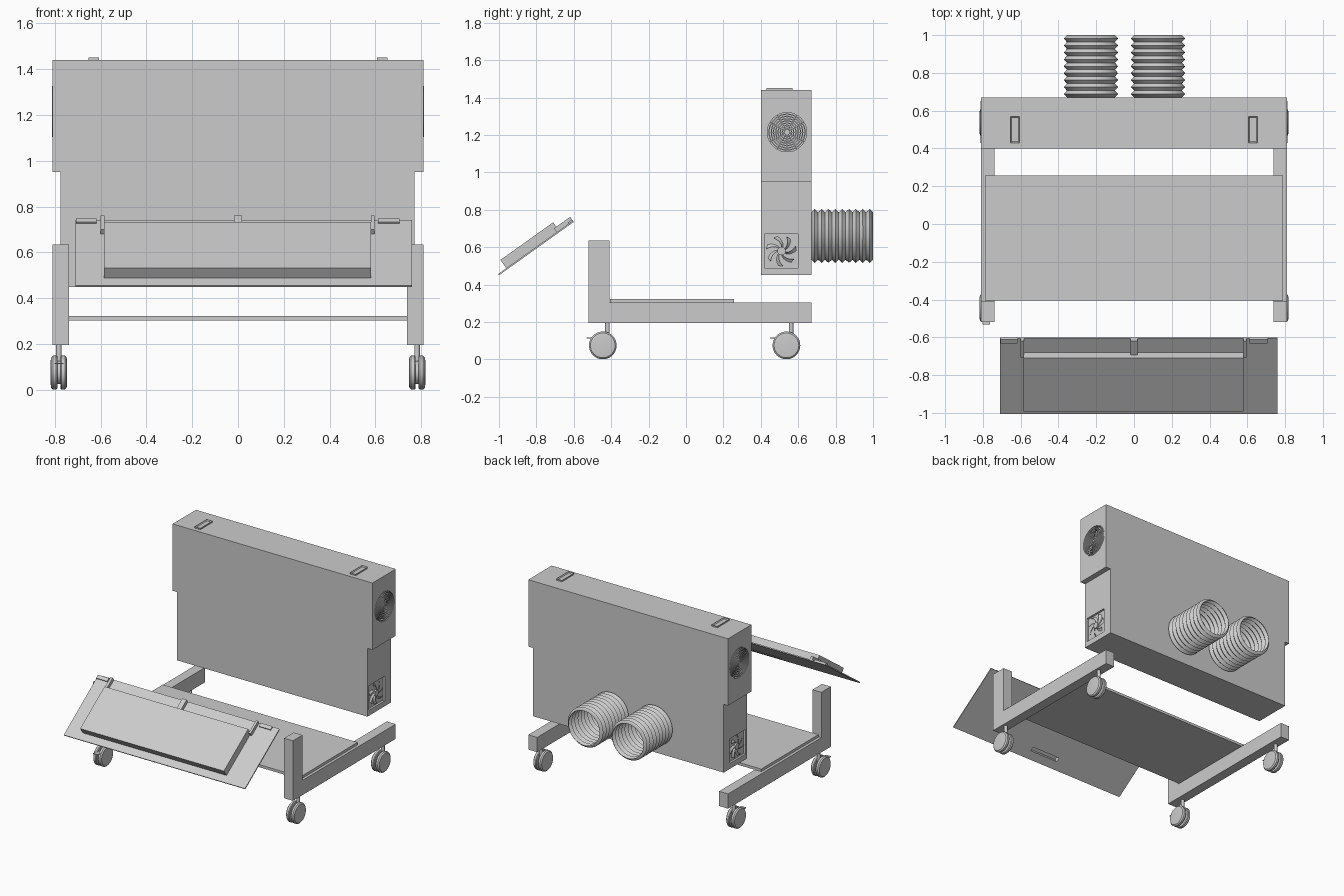
import bpy, bmesh, math
from mathutils import Matrix, Vector

if "Cube" in bpy.data.objects:
    bpy.data.objects.remove(bpy.data.objects["Cube"])

grey = bpy.data.materials.new("light grey")
grey.use_nodes = True
GREY = (0.6, 0.6, 0.6, 1)
grey.diffuse_color = GREY
grey.node_tree.nodes["Principled BSDF"].inputs["Base Color"].default_value = GREY


def finish(name, bm, matrix=Matrix(), smooth=False):
    bmesh.ops.recalc_face_normals(bm, faces=bm.faces)
    mesh = bpy.data.meshes.new(name)
    bm.to_mesh(mesh)
    bm.free()
    mesh.transform(matrix)
    mesh.materials.append(grey)
    obj = bpy.data.objects.new(name, mesh)
    bpy.context.collection.objects.link(obj)
    if smooth:
        bpy.ops.object.select_all(action="DESELECT")
        obj.select_set(True)
        bpy.context.view_layer.objects.active = obj
        bpy.ops.object.shade_smooth_by_angle(angle=math.radians(30))
    return obj


def box(name, x, y, z, matrix=Matrix()):
    """Box from its (low, high) range on each axis."""
    bm = bmesh.new()
    bmesh.ops.create_cube(bm, size=1)
    for v in bm.verts:
        for i, (lo, hi) in enumerate((x, y, z)):
            v.co[i] = (lo + hi) / 2 + v.co[i] * (hi - lo)
    return finish(name, bm, matrix)


def lathe(name, profile, matrix, closed=False, steps=48, smooth=True):
    """Turn (radius, height) points about local z."""
    bm = bmesh.new()
    vs = [bm.verts.new((r, 0, h)) for r, h in profile]
    es = [bm.edges.new(p) for p in zip(vs, vs[1:])]
    if closed:
        es.append(bm.edges.new((vs[-1], vs[0])))
    bmesh.ops.spin(bm, geom=vs + es, cent=(0, 0, 0), axis=(0, 0, 1),
                   angle=math.tau, steps=steps)
    bmesh.ops.remove_doubles(bm, verts=bm.verts, dist=1e-5)
    return finish(name, bm, matrix, smooth)


def cut(obj, cutter):
    mod = obj.modifiers.new("cut", "BOOLEAN")
    mod.operation = "DIFFERENCE"
    mod.solver = "EXACT"
    mod.object = cutter
    cutter.hide_render = True
    cutter.hide_viewport = True
    cutter.display_type = "WIRE"


def frame(name, x, y, z, border):
    """Plate with an inset, sunken top."""
    obj = box(name, x, y, z)
    bm = bmesh.new()
    bm.from_mesh(obj.data)
    top = max(bm.faces, key=lambda f: f.calc_center_median().z)
    bmesh.ops.inset_individual(bm, faces=[top], thickness=border)
    for v in top.verts:
        v.co.z -= (z[1] - z[0]) * 0.7
    bm.to_mesh(obj.data)
    bm.free()


# Main cabinet: wide upper half, narrower lower half
outline = [(-0.775, 0.45), (0.77, 0.45), (0.77, 0.95), (0.81, 0.95),
           (0.81, 1.44), (-0.81, 1.44), (-0.81, 0.95), (-0.775, 0.95)]
bm = bmesh.new()
face = bm.faces.new([bm.verts.new((x, 0.4, z)) for x, z in outline])
ext = bmesh.ops.extrude_face_region(bm, geom=[face])
bmesh.ops.translate(bm, vec=(0, 0.27, 0),
                    verts=[v for v in ext["geom"] if isinstance(v, bmesh.types.BMVert)])
cabinet = finish("cabinet", bm)

for side, label, low_x in ((1, "left", 0.77), (-1, "right", 0.775)):
    turn = Matrix.Rotation(side * math.pi / 2, 4, "Y")
    # Round side grille in a recess
    at = Matrix.Translation((side * 0.81, 0.54, 1.215)) @ turn
    cut(cabinet, lathe(f"{label}_grille_cutter",
                       [(0, -0.04), (0.108, -0.04), (0.108, 0.04), (0, 0.04)], at))
    for i in range(9):
        r = 0.012 + i * 0.012
        lathe(f"{label}_grille_ring_{i + 1}",
              [(r - 0.003, -0.006), (r + 0.003, -0.006),
               (r + 0.003, 0.003), (r - 0.003, 0.003)], at, True, 40, False)
    for i in range(6):
        spoke = at @ Matrix.Rotation(i * math.pi / 6, 4, "Z")
        box(f"{label}_grille_spoke_{i + 1}", (-0.109, 0.109), (-0.002, 0.002),
            (-0.008, -0.001), spoke)

    # Square fan opening lower down
    at = Matrix.Translation((side * low_x, 0.51, 0.58)) @ turn
    cut(cabinet, box(f"{label}_fan_cutter", (-0.09, 0.09), (-0.09, 0.09), (-0.015, 0.02), at))
    lathe(f"{label}_fan_hub", [(0, -0.015), (0.022, -0.015), (0.022, -0.002), (0, -0.002)],
          at, steps=24)
    for i in range(7):
        bm = bmesh.new()
        rows = []
        for k in range(6):
            r, a = 0.018 + k * 0.0125, k * 0.14
            rows.append([bm.verts.new((r * math.cos(a + w), r * math.sin(a + w), h))
                         for w, h in ((0, -0.014), (0.3, -0.002))])
        for p, q in zip(rows, rows[1:]):
            bm.faces.new((p[0], q[0], q[1], p[1]))
        finish(f"{label}_fan_blade_{i + 1}", bm,
               at @ Matrix.Rotation(i * math.tau / 7, 4, "Z"), True)

    # Top handle
    x = side * 0.63
    frame(f"{label}_top_handle", (x - 0.023, x + 0.023), (0.43, 0.57), (1.44, 1.45), 0.008)

# Two bellows hoses on the back
ribs = 9
pitch = 0.33 / ribs
for label, x in (("right", -0.228), ("left", 0.127)):
    profile = [(0.127 if i % 2 == 0 else 0.144, i * pitch / 2) for i in range(2 * ribs + 1)]
    hose = lathe(f"{label}_hose", profile,
                 Matrix.Translation((x, 0.67, 0.66)) @ Matrix.Rotation(-math.pi / 2, 4, "X"))
    wall = hose.modifiers.new("wall", "SOLIDIFY")
    wall.thickness = 0.003

# Wheeled stand
box("tray", (-0.79, 0.79), (-0.405, 0.257), (0.303, 0.322))
half = [(0, 0.036), (0.05, 0.036), (0.066, 0.034), (0.074, 0.026),
        (0.074, 0.012), (0.07, 0.007), (0.05, 0.007)]
wheel = half + [(r, -h) for r, h in reversed(half)]
for side, label in ((1, "left"), (-1, "right")):
    xs = sorted((side * 0.738, side * 0.81))
    box(f"{label}_rail", xs, (-0.41, 0.67), (0.195, 0.303))
    box(f"{label}_post", xs, (-0.52, -0.41), (0.195, 0.635))
    cx = side * 0.782
    for end, cy in (("front", -0.445), ("back", 0.537)):
        name = f"{label}_{end}_caster"
        lathe(f"{name}_wheel", wheel,
              Matrix.Translation((cx, cy, 0.075)) @ Matrix.Rotation(math.pi / 2, 4, "Y"))
        lathe(f"{name}_stem", [(0, 0.08), (0.012, 0.08), (0.012, 0.2), (0, 0.2)],
              Matrix.Translation((cx, cy + 0.025, 0)), steps=20)
        if side < 0:
            box(f"{name}_brake", (cx - 0.02, cx + 0.02), (cy - 0.088, cy - 0.03), (0.112, 0.118))

# Tilted front panel, built flat and then turned
tilt = Matrix.Translation((0, -1.0, 0.45)) @ Matrix.Rotation(math.radians(35.5), 4, "X")
plate = box("panel_plate", (-0.71, 0.76), (0, 0.491), (0, 0.008), tilt)
block = box("panel_block", (-0.585, 0.58), (0.054, 0.4), (0.007, 0.062), tilt)
slot = box("panel_slot_cutter", (-0.115, 0.115), (0.06, 0.09), (-0.02, 0.03), tilt)
cut(plate, slot)
cut(block, slot)
for label, x, s, top in (("right_hinge_arm", (-0.6, -0.582), (0.385, 0.491), 0.033),
                         ("left_hinge_arm", (0.58, 0.596), (0.385, 0.491), 0.033),
                         ("centre_latch", (-0.018, 0.018), (0.4, 0.491), 0.033),
                         ("right_hinge_pad", (-0.708, -0.618), (0.463, 0.49), 0.016),
                         ("left_hinge_pad", (0.612, 0.706), (0.463, 0.49), 0.016)):
    box(f"panel_{label}", x, s, (0.007, top), tilt)
